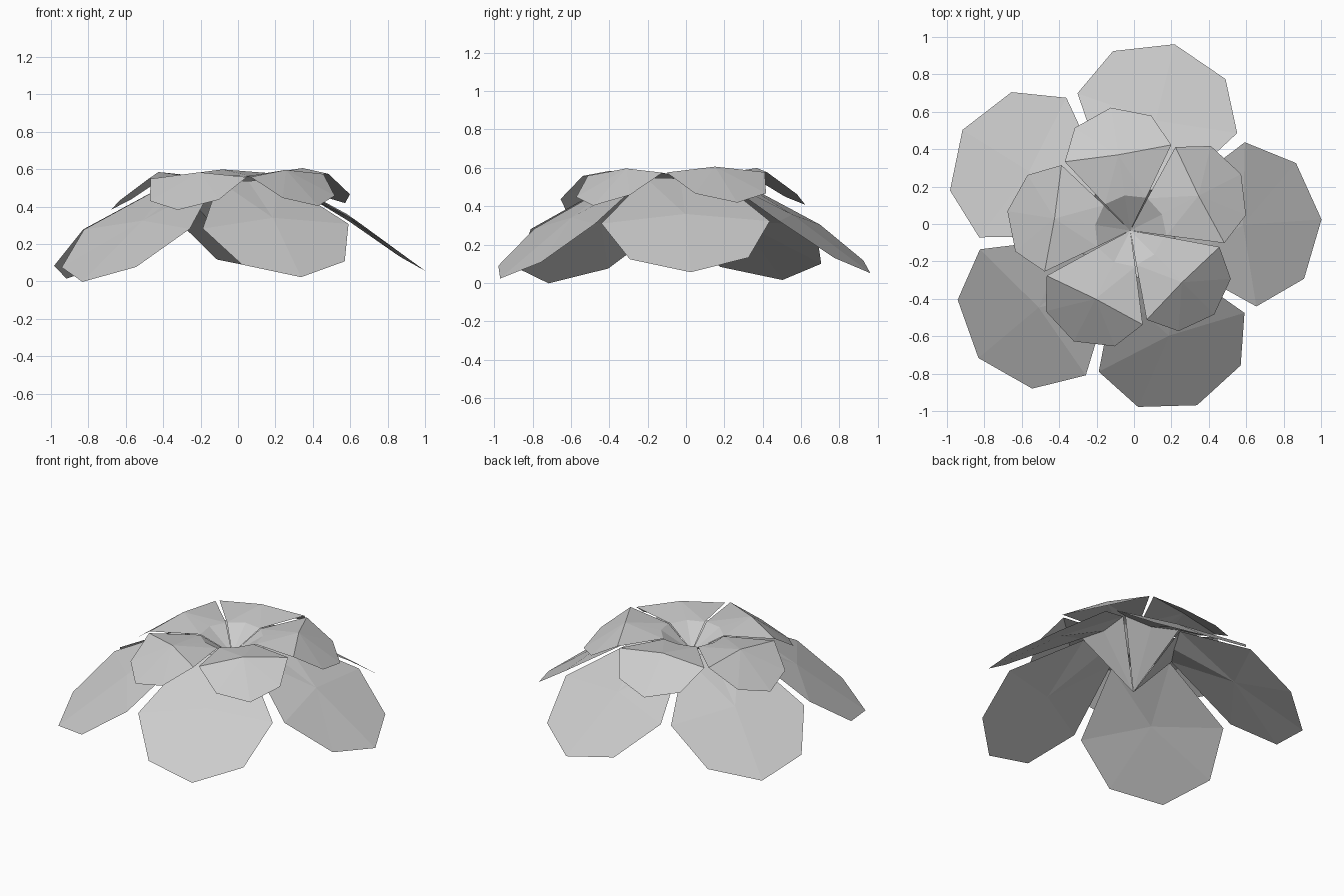
import bpy, bmesh, math
from mathutils import Vector

if "Cube" in bpy.data.objects:
    bpy.data.objects.remove(bpy.data.objects["Cube"], do_unlink=True)

# One pale grey for every petal
grey = bpy.data.materials.new("pale_grey")
grey.use_nodes = True
grey.diffuse_color = (0.6, 0.6, 0.6, 1)
grey.node_tree.nodes["Principled BSDF"].inputs["Base Color"].default_value = (0.6, 0.6, 0.6, 1)


def petal(name, centre, angle, size, outline, spine, thickness):
    """Thin folded petal: outline is (radius, half width, height) from base to tip,
    spine holds the throat and crest points on its middle line."""
    bm = bmesh.new()
    turn = math.radians(angle)

    def vert(r, t, z):
        p = Vector((r * math.cos(turn) - t * math.sin(turn),
                    r * math.sin(turn) + t * math.cos(turn), 0)) * size + Vector(centre)
        p.z = z + 0.025 * p.x + 0.016 * p.y  # slight lean of the whole flower
        return bm.verts.new(p)

    base, tip = vert(*outline[0]), vert(*outline[-1])
    sides = {s: [vert(r, s * t, z) for r, t, z in outline[1:-1]] for s in (1, -1)}
    # upper and lower skins meet at the sharp rim
    for drop in (0, thickness):
        throat, crest = [vert(r, 0, z - drop) for r, z in spine]
        for edge in sides.values():
            bm.faces.new((base, edge[0], throat))
            bm.faces.new((throat, edge[0], crest))
            for a, b in zip(edge, edge[1:] + [tip]):
                bm.faces.new((a, b, crest))
    bmesh.ops.recalc_face_normals(bm, faces=bm.faces)
    mesh = bpy.data.meshes.new(name)
    bm.to_mesh(mesh)
    bm.free()
    mesh.materials.append(grey)
    bpy.context.collection.objects.link(bpy.data.objects.new(name, mesh))


# Large drooping petals below, small cupped petals above
outer_outline = [(0, 0, 0.2), (0.26, 0.18, 0.545), (0.66, 0.44, 0.3),
                 (0.925, 0.31, 0.105), (1.04, 0, 0.03)]
inner_outline = [(0, 0, 0.44), (0.16, 0.112, 0.56), (0.418, 0.288, 0.565),
                 (0.589, 0.207, 0.45), (0.665, 0, 0.4)]
for i in range(5):
    size = 0.955 if i == 4 else 1  # the last petal of each ring is a little smaller
    petal(f"outer_petal_{i + 1}", (-0.035, -0.048, 0), 4 + 72 * i, size,
          outer_outline, [(0.25, 0.54), (0.62, 0.345)], 0.015)
    petal(f"inner_petal_{i + 1}", (-0.02, -0.035, 0), 27 + 72 * i, size,
          inner_outline, [(0.19, 0.565), (0.41, 0.595)], 0.012)
